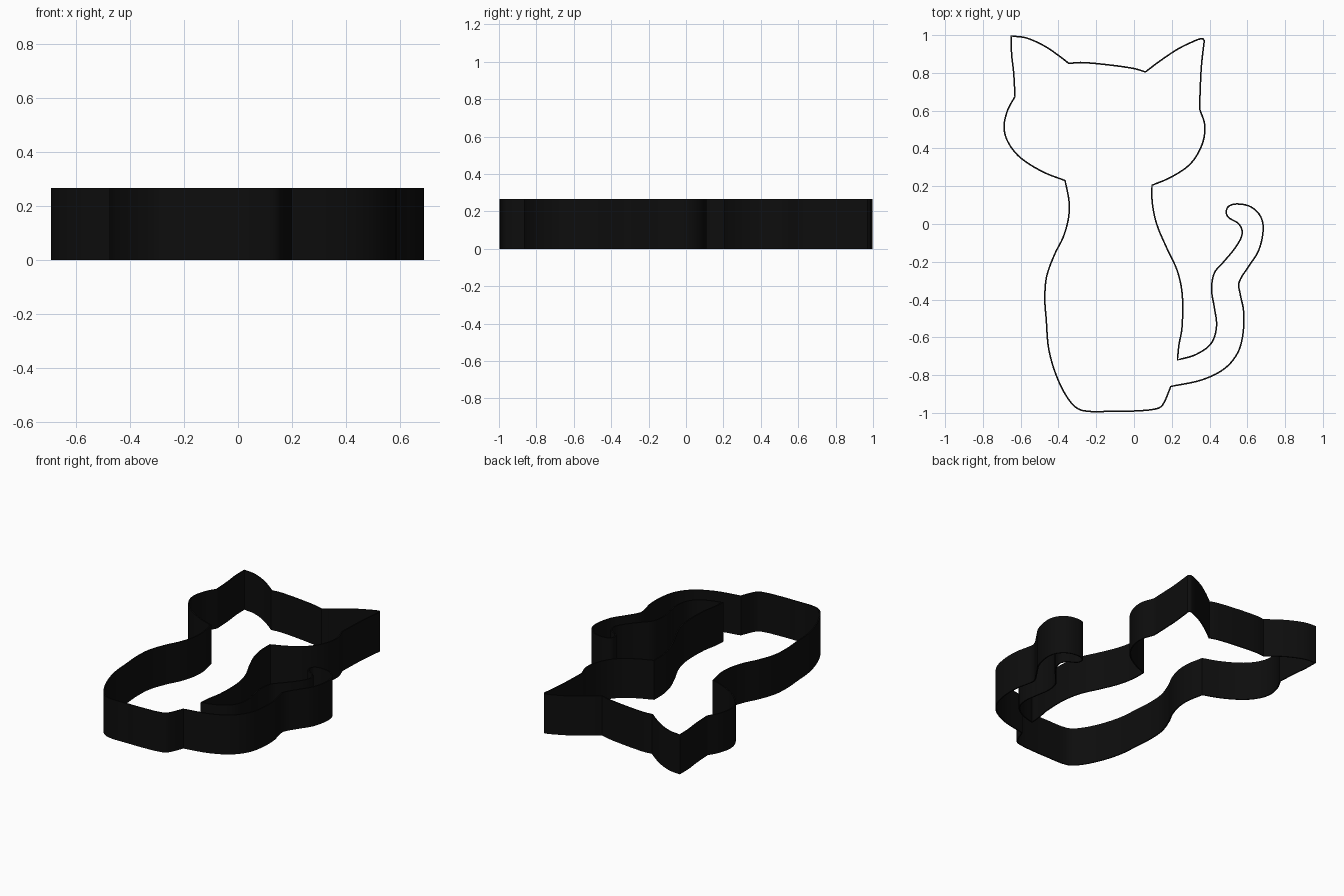
import bpy
import bmesh
from math import radians
from mathutils import Vector
from mathutils.geometry import interpolate_bezier

HEIGHT = 0.265
WALL = 0.008
STEPS = 6

default_cube = bpy.data.objects.get("Cube")
if default_cube:
    bpy.data.objects.remove(default_cube, do_unlink=True)

# Outline runs, clockwise; each run starts at a sharp corner and the next run closes it
right_ear_inner = [(-.65, .995), (-.57, .985), (-.47, .94), (-.39, .885)]
crown = [(-.345, .85), (-.28, .855), (-.14, .843), (0, .823)]
left_ear_inner = [(.06, .805), (.14, .865), (.23, .925), (.3, .96), (.36, .982)]
left_ear_outer = [(.372, .97), (.358, .85), (.352, .75)]
left_cheek = [(.347, .61), (.375, .52), (.36, .42), (.3, .32), (.2, .25)]
left_flank = [(.095, .205), (.097, .11), (.12, 0), (.17, -.12), (.23, -.25),
              (.256, -.38), (.254, -.55), (.238, -.64)]
tail_inner = [(.23, -.72), (.33, -.69), (.41, -.63), (.437, -.54), (.425, -.44),
              (.411, -.35), (.425, -.26), (.475, -.2), (.54, -.12), (.573, -.05)]
tail_tip = [(.555, 0), (.5, .035), (.488, .065), (.503, .095), (.55, .106),
            (.62, .09), (.67, .04), (.684, -.03)]
tail_outer = [(.66, -.14), (.61, -.22), (.556, -.31), (.562, -.37), (.58, -.46),
              (.577, -.58), (.55, -.68), (.48, -.765), (.36, -.825)]
base = [(.195, -.86), (.15, -.96), (.11, -.98), (0, -.99), (-.12, -.992), (-.27, -.988)]
right_flank = [(-.33, -.95), (-.4, -.83), (-.45, -.67), (-.465, -.5), (-.472, -.4),
               (-.463, -.28), (-.42, -.16), (-.375, -.07), (-.347, .03), (-.344, .12)]
right_cheek = [(-.365, .23), (-.48, .275), (-.6, .35), (-.665, .43), (-.688, .51),
               (-.67, .6)]
right_ear_outer = [(-.63, .675), (-.637, .8), (-.648, .9)]

runs = [right_ear_inner, crown, left_ear_inner, left_ear_outer, left_cheek, left_flank,
        tail_inner + tail_tip + tail_outer, base + right_flank,
        right_cheek, right_ear_outer]


def smooth_run(points):
    """Sample a smooth curve through the points, leaving out the last one."""
    pts = [Vector((x, y, 0)) for x, y in points]
    last = len(pts) - 1
    tangents = [(pts[min(i + 1, last)] - pts[max(i - 1, 0)]).normalized()
                for i in range(len(pts))]
    samples = []
    for i in range(last):
        a, b = pts[i], pts[i + 1]
        reach = (b - a).length / 3
        samples += interpolate_bezier(a, a + tangents[i] * reach,
                                      b - tangents[i + 1] * reach, b, STEPS)[:-1]
    return samples


def flat_material(name, colour):
    mat = bpy.data.materials.new(name)
    mat.use_nodes = True
    mat.diffuse_color = colour
    shader = next(n for n in mat.node_tree.nodes if n.type == 'BSDF_PRINCIPLED')
    shader.inputs["Base Color"].default_value = colour
    return mat


# Thin upright wall raised from the closed outline
outline = []
for run, following in zip(runs, runs[1:] + runs[:1]):
    outline += smooth_run(run + following[:1])

bm = bmesh.new()
bottom = [bm.verts.new(p) for p in outline]
top = [bm.verts.new(p + Vector((0, 0, HEIGHT))) for p in outline]
for i in range(len(outline)):
    bm.faces.new((bottom[i - 1], top[i - 1], top[i], bottom[i]))
mesh = bpy.data.meshes.new("cutter_wall")
bm.to_mesh(mesh)
bm.free()

wall = bpy.data.objects.new("cutter_wall", mesh)
bpy.context.collection.objects.link(wall)
mesh.materials.append(flat_material("black", (0.004, 0.004, 0.004, 1)))

# Wall thickness, centred on the outline
solid = wall.modifiers.new("thickness", 'SOLIDIFY')
solid.thickness = WALL
solid.offset = 0
bpy.ops.object.select_all(action='DESELECT')
bpy.context.view_layer.objects.active = wall
wall.select_set(True)
bpy.ops.object.modifier_apply(modifier=solid.name)
bpy.ops.object.shade_smooth_by_angle(angle=radians(30))
